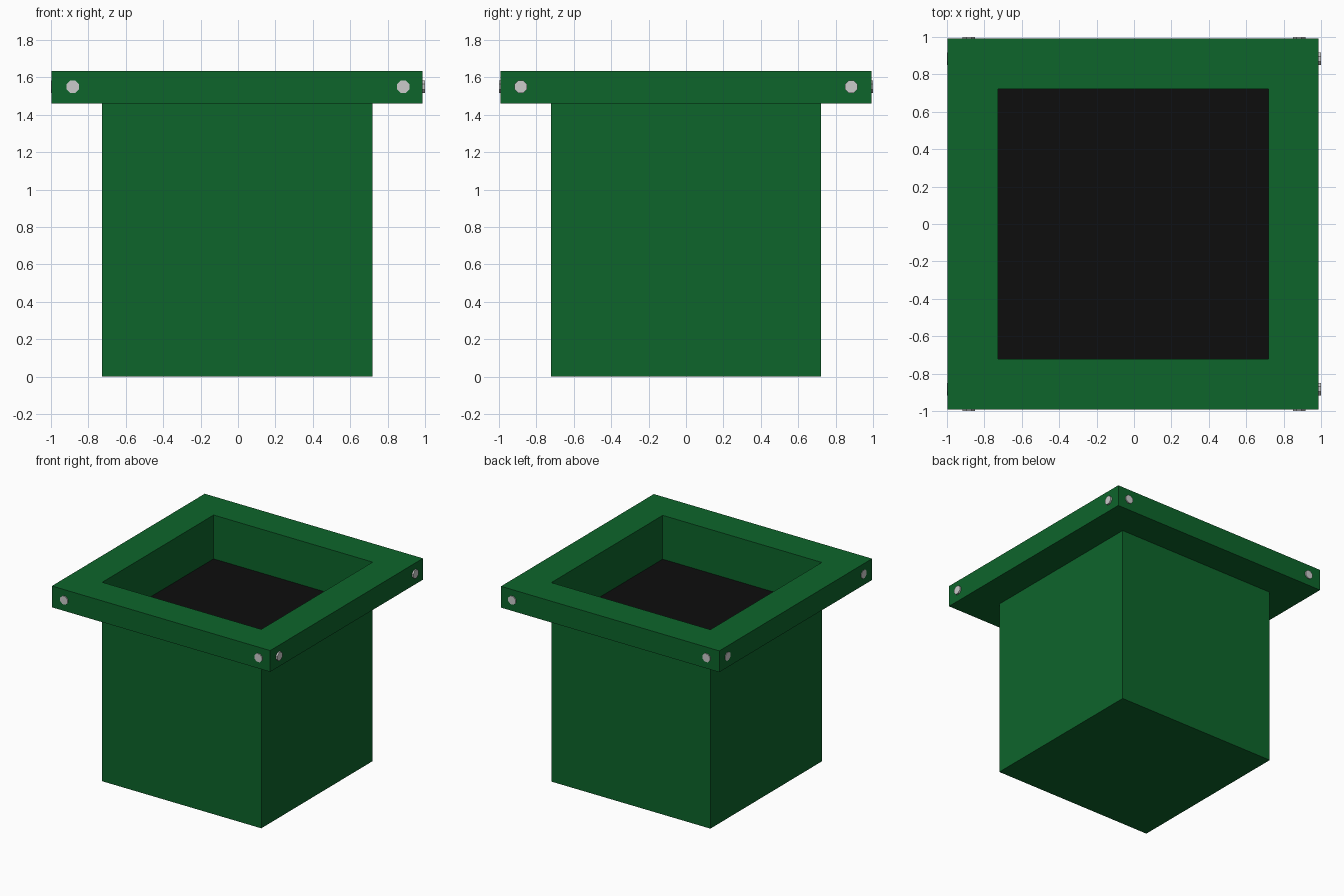
import bpy, bmesh
from math import pi
from mathutils import Matrix

if "Cube" in bpy.data.objects:
    bpy.data.objects.remove(bpy.data.objects["Cube"])

CX = -0.005                 # slight sideways offset of the box
INNER, OUTER = 0.723, 0.992  # half widths of body and rim
RIM_LOW, RIM_TOP, SOIL_Z = 1.46, 1.635, 1.275
BOLT_POS, BOLT_Z, BOLT_R = 0.883, 1.55, 0.036


def material(name, rgb):
    m = bpy.data.materials.new(name)
    m.diffuse_color = (*rgb, 1)
    m.use_nodes = True
    m.node_tree.nodes["Principled BSDF"].inputs["Base Color"].default_value = m.diffuse_color
    return m


def finish(name, bm, mat=None):
    mesh = bpy.data.meshes.new(name)
    bm.to_mesh(mesh)
    bm.free()
    obj = bpy.data.objects.new(name, mesh)
    bpy.context.collection.objects.link(obj)
    if mat:
        mesh.materials.append(mat)
    return obj


def square(bm, half, z):
    return [bm.verts.new((CX + sx * half, sy * half, z))
            for sx, sy in ((-1, -1), (1, -1), (1, 1), (-1, 1))]


def bridge(bm, a, b):
    for i in range(4):
        j = (i + 1) % 4
        bm.faces.new((a[i], a[j], b[j], b[i]))


green = material("green_paint", (0.004, 0.130, 0.024))
black = material("dark_soil", (0.004, 0.004, 0.004))

# Thin-walled planter body, open at the top
bm = bmesh.new()
low, high = square(bm, INNER, 0), square(bm, INNER, RIM_LOW)
bridge(bm, low, high)
bm.faces.new(low[::-1])
finish("planter_body", bm, green)

# Square rim frame
bm = bmesh.new()
loops = [square(bm, h, z) for h, z in ((OUTER, RIM_LOW), (OUTER, RIM_TOP),
                                      (INNER, RIM_TOP), (INNER, RIM_LOW))]
for i in range(4):
    bridge(bm, loops[i], loops[(i + 1) % 4])
finish("planter_rim", bm, green)

# Soil surface
bm = bmesh.new()
bm.faces.new(square(bm, INNER, SOIL_Z))
finish("soil", bm, black)

# Eight-sided bolt heads, two on each rim side
for side in range(4):
    for s in (-1, 1):
        bm = bmesh.new()
        bmesh.ops.create_cone(
            bm, cap_ends=True, segments=8, radius1=BOLT_R, radius2=BOLT_R, depth=0.05,
            matrix=Matrix.Rotation(side * pi / 2, 4, 'Z')
            @ Matrix.Translation((s * BOLT_POS, -0.975, BOLT_Z))
            @ Matrix.Rotation(pi / 2, 4, 'X') @ Matrix.Rotation(pi / 8, 4, 'Z'))
        finish("bolt", bm)
